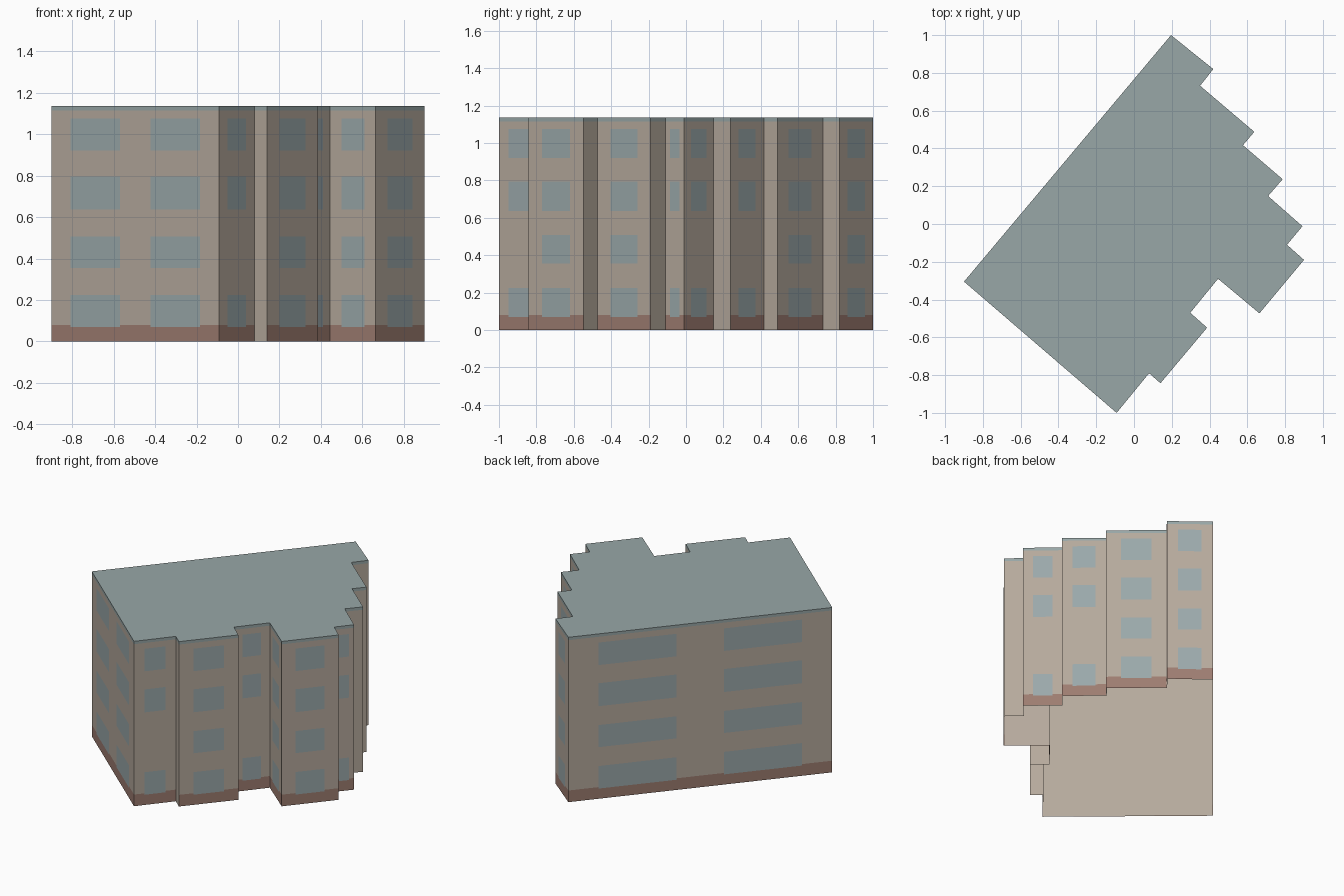
import bpy
import bmesh
from mathutils import Vector

cube = bpy.data.objects.get("Cube")
if cube:
    bpy.data.objects.remove(cube)


def material(name, rgb):
    def linear(c):
        c /= 255
        return c / 12.92 if c <= 0.04045 else ((c + 0.055) / 1.055) ** 2.4
    colour = (*[linear(c) for c in rgb], 1)
    mat = bpy.data.materials.new(name)
    mat.use_nodes = True
    mat.diffuse_color = colour
    bsdf = mat.node_tree.nodes["Principled BSDF"]
    bsdf.inputs["Base Color"].default_value = colour
    bsdf.inputs["Roughness"].default_value = 0.9
    return mat


WALL = material("beige wall", (182, 170, 157))
BAND = material("brown plinth", (158, 125, 113))
GLASS = material("blue grey window", (155, 169, 171))
ROOF = material("grey blue roof", (152, 167, 167))

# Heights and wall thickness
BAND_TOP, EAVE, TOP, LINING = 0.08, 1.115, 1.135, 0.004
FLOORS = [(0.07, 0.225), (0.355, 0.507), (0.637, 0.795), (0.92, 1.075)]

# Wall types: window spans along the wall, floors with windows, plinth or not
PLAIN = ((), (), False)
FULL = (((0.245, 0.755),), (0, 1, 2, 3), True)
GAPPED = (((0.245, 0.755),), (0, 2, 3), True)
WIDE = (((0.115, 0.41), (0.59, 0.886)), (0, 1, 2, 3), True)

# Footprint corners, counter-clockwise, each with the wall that starts there
PLAN = [
    ((-0.90, -0.305), WIDE), ((-0.092, -1.0), GAPPED),
    ((0.08, -0.79), PLAIN), ((0.14, -0.843), FULL),
    ((0.387, -0.549), PLAIN), ((0.298, -0.47), GAPPED),
    ((0.445, -0.29), FULL), ((0.664, -0.473), FULL),
    ((0.90, -0.19), PLAIN), ((0.81, -0.11), GAPPED),
    ((0.892, -0.012), GAPPED), ((0.71, 0.148), PLAIN),
    ((0.787, 0.237), GAPPED), ((0.577, 0.417), PLAIN),
    ((0.637, 0.488), FULL), ((0.35, 0.732), PLAIN),
    ((0.42, 0.82), FULL), ((0.196, 1.0), WIDE),
]
corners = [Vector((*p, 0)) for p, _ in PLAN]


def finish(bm, name, mats):
    bmesh.ops.remove_doubles(bm, verts=bm.verts, dist=0.0001)
    mesh = bpy.data.meshes.new(name)
    bm.to_mesh(mesh)
    bm.free()
    for mat in mats:
        mesh.materials.append(mat)
    obj = bpy.data.objects.new(name, mesh)
    bpy.context.collection.objects.link(obj)


def lid(name, outline, bottom, top, mat, inward=False):
    """Open-bottomed prism, facing outward or inward."""
    bm = bmesh.new()
    low = [bm.verts.new(p + Vector((0, 0, bottom))) for p in outline]
    high = [bm.verts.new(p + Vector((0, 0, top))) for p in outline]
    bm.faces.new(high)
    for i in range(len(outline)):
        j = (i + 1) % len(outline)
        bm.faces.new([low[i], low[j], high[j], high[i]])
    if inward:
        bmesh.ops.reverse_faces(bm, faces=bm.faces)
    finish(bm, name, [mat])


def inside(value, span):
    return span[0] < value < span[1]


def inward_normal(a, b):
    along = (b - a).normalized()
    return Vector((-along.y, along.x, 0))


# Walls cut along window and plinth edges, coloured by position
levels = sorted({0, BAND_TOP, EAVE, *[z for floor in FLOORS for z in floor]})
bm = bmesh.new()
for i, (_, (spans, floors, plinth)) in enumerate(PLAN):
    a, b = corners[i], corners[(i + 1) % len(corners)]
    cuts = [0, *[u for span in spans for u in span], 1]
    for u0, u1 in zip(cuts, cuts[1:]):
        for z0, z1 in zip(levels, levels[1:]):
            ends = [(u0, z0), (u1, z0), (u1, z1), (u0, z1)]
            face = bm.faces.new([bm.verts.new(a.lerp(b, u) + Vector((0, 0, z)))
                                 for u, z in ends])
            u, z = (u0 + u1) / 2, (z0 + z1) / 2
            if (any(inside(u, s) for s in spans)
                    and any(inside(z, FLOORS[f]) for f in floors)):
                face.material_index = 2
            elif plinth and z < BAND_TOP:
                face.material_index = 1
finish(bm, "building_walls", [WALL, BAND, GLASS])

# Flat roof with a thin edge
lid("flat_roof", corners, EAVE, TOP, ROOF)

# Plain lining of the open-bottomed shell
inner = []
for i, p in enumerate(corners):
    before = corners[i - 1]
    after = corners[(i + 1) % len(corners)]
    inner.append(p + LINING * (inward_normal(before, p) + inward_normal(p, after)))
lid("inner_lining", inner, 0, TOP - LINING, WALL, inward=True)
